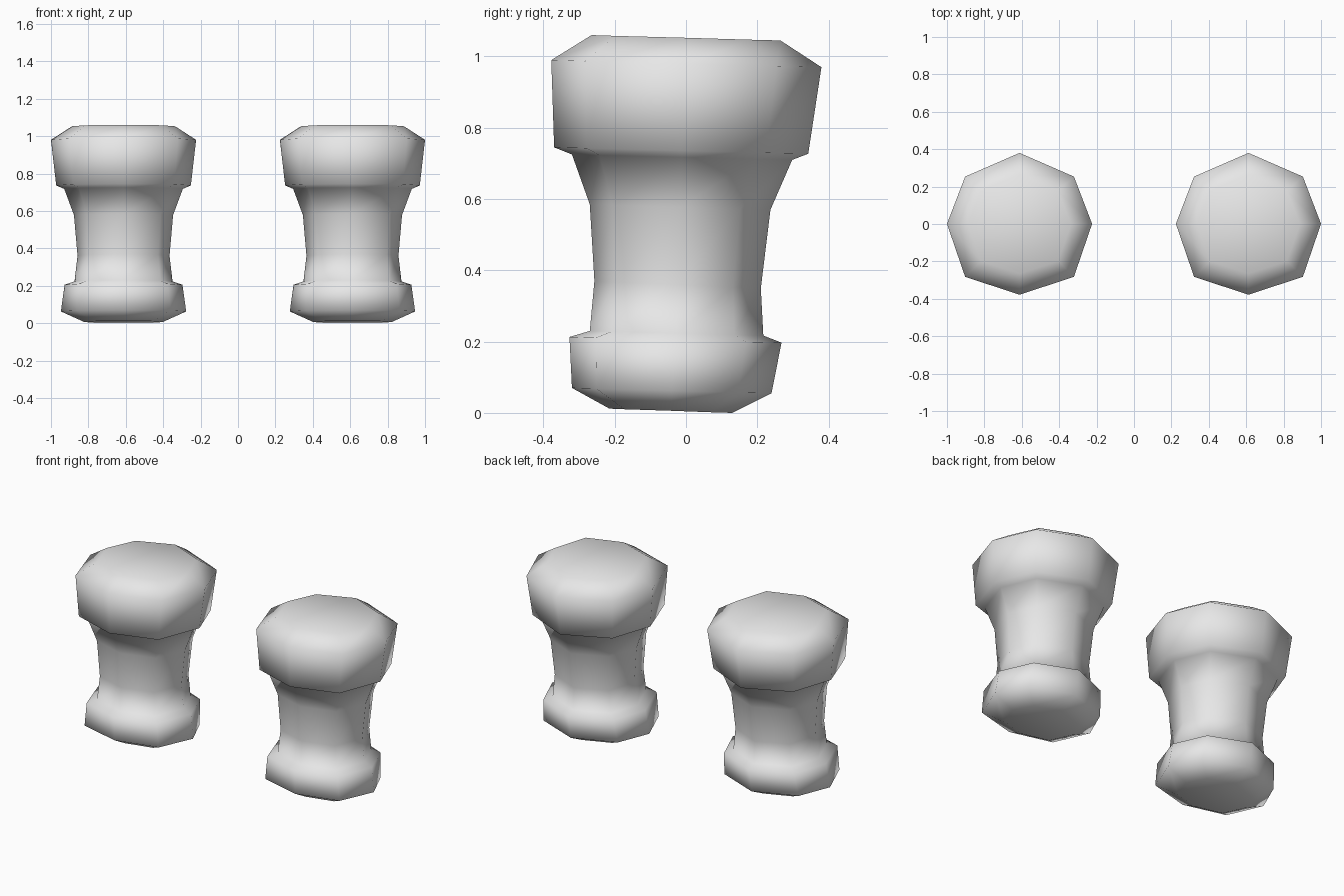
import bpy, bmesh
from math import sin, cos, pi

if "Cube" in bpy.data.objects:
    bpy.data.objects.remove(bpy.data.objects["Cube"])

grey = bpy.data.materials.new("plain grey")
grey.use_nodes = True
colour = (0.8, 0.8, 0.8, 1)
grey.diffuse_color = colour
grey.node_tree.nodes["Principled BSDF"].inputs["Base Color"].default_value = colour

# Slightly tilted rings: half width, front y, front z, back y, back z
RINGS = [
    (0.21, -0.215, 0.012, 0.13, 0.0),      # underside
    (0.335, -0.32, 0.07, 0.24, 0.055),     # foot
    (0.315, -0.327, 0.213, 0.268, 0.197),
    (0.262, -0.27, 0.23, 0.217, 0.217),    # shaft
    (0.246, -0.257, 0.37, 0.21, 0.35),
    (0.265, -0.27, 0.585, 0.237, 0.57),
    (0.317, -0.32, 0.725, 0.298, 0.71),
    (0.36, -0.37, 0.745, 0.343, 0.727),    # wide head
    (0.388, -0.378, 0.99, 0.38, 0.97),
    (0.275, -0.265, 1.06, 0.265, 1.045),   # top
]
SIDES = 8


def ring_verts(bm, ring):
    half, yf, zf, yb, zb = ring
    verts = []
    for i in range(SIDES):
        a = 2 * pi * i / SIDES
        diagonal = i % 2
        x = half * cos(a) * (1.06 if diagonal else 1)
        t = (1 + sin(a)) / 2
        y = yf + (yb - yf) * t - (0.04 * half if diagonal else 0)
        verts.append(bm.verts.new((x, y, zf + (zb - zf) * t)))
    return verts


def make_post(name, x):
    bm = bmesh.new()
    loops = [ring_verts(bm, r) for r in RINGS]
    for low, high in zip(loops, loops[1:]):
        for i in range(SIDES):
            j = (i + 1) % SIDES
            bm.faces.new((low[i], low[j], high[j], high[i]))
    bm.faces.new(loops[0][::-1])
    bm.faces.new(loops[-1])
    for f in bm.faces:
        f.smooth = True
    mesh = bpy.data.meshes.new(name)
    bm.to_mesh(mesh)
    bm.free()
    mesh.materials.append(grey)
    post = bpy.data.objects.new(name, mesh)
    post.location.x = x
    bpy.context.collection.objects.link(post)


for side, x in (("left", 0.612), ("right", -0.612)):
    make_post(side + "_post", x)
